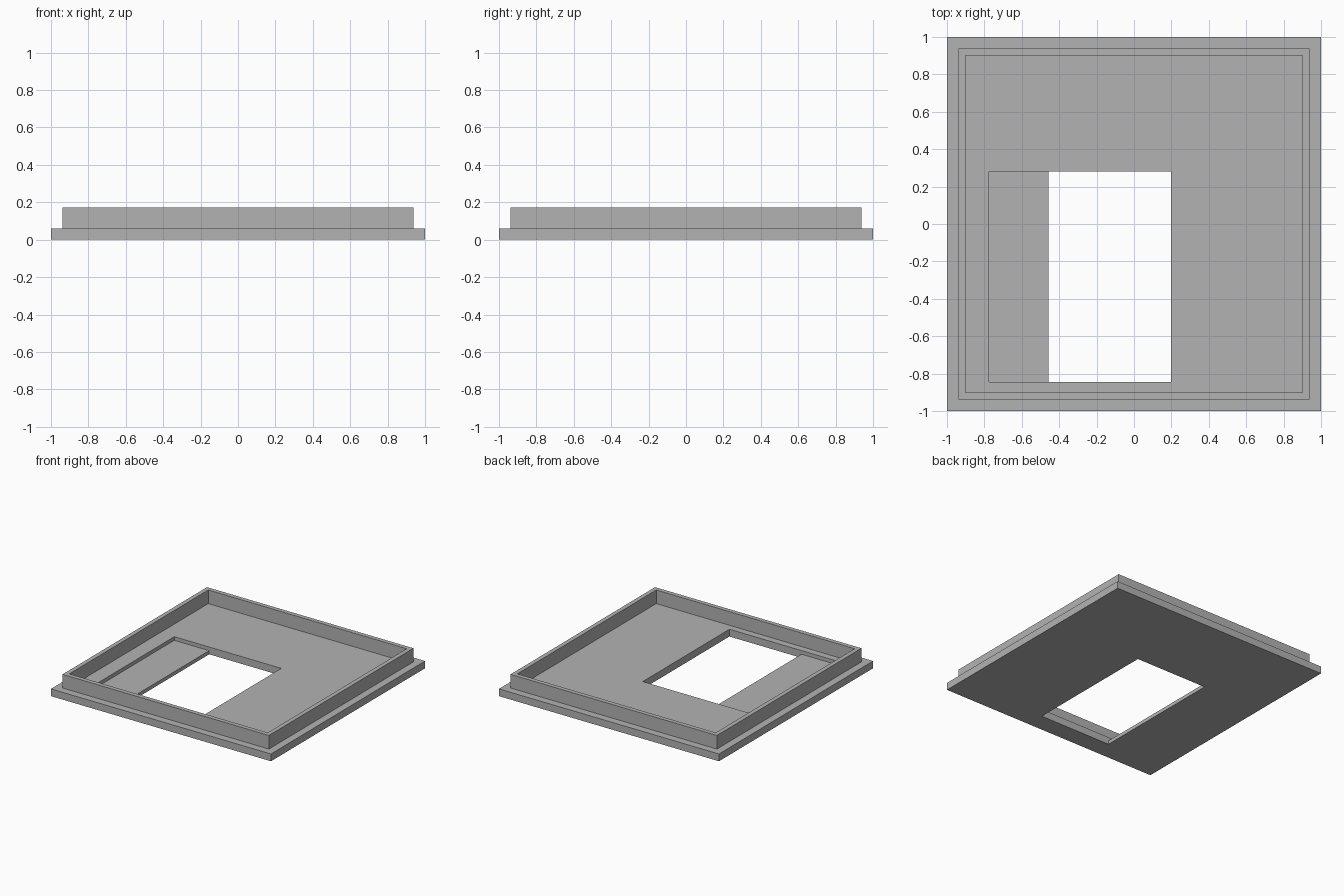
import bpy
import bmesh

default = bpy.data.objects.get("Cube")
if default:
    bpy.data.objects.remove(default, do_unlink=True)

grey = bpy.data.materials.new("plain grey")
grey.use_nodes = True
colour = (0.45, 0.45, 0.45, 1)
grey.diffuse_color = colour
grey.node_tree.nodes["Principled BSDF"].inputs["Base Color"].default_value = colour


def make_object(name, bm):
    bmesh.ops.recalc_face_normals(bm, faces=bm.faces)
    mesh = bpy.data.meshes.new(name)
    bm.to_mesh(mesh)
    bm.free()
    mesh.materials.append(grey)
    obj = bpy.data.objects.new(name, mesh)
    bpy.context.collection.objects.link(obj)
    return obj


def loft_squares(name, profile):
    """Join square rings, given as (half width, height), and cap both ends."""
    bm = bmesh.new()
    rings = [[bm.verts.new((sx * r, sy * r, z))
              for sx, sy in ((-1, -1), (1, -1), (1, 1), (-1, 1))]
             for r, z in profile]
    for a, b in zip(rings, rings[1:]):
        for i in range(4):
            j = (i + 1) % 4
            bm.faces.new((a[i], a[j], b[j], b[i]))
    bm.faces.new(rings[0])
    bm.faces.new(rings[-1])
    return make_object(name, bm)


def cut_box(target, name, low, high):
    """Subtract a box between two corners, then remove the cutter."""
    bm = bmesh.new()
    bmesh.ops.create_cube(bm, size=1)
    for v in bm.verts:
        v.co = [(lo + hi) / 2 + c * (hi - lo) for lo, hi, c in zip(low, high, v.co)]
    cutter = make_object(name, bm)
    cutter.hide_render = True
    mod = target.modifiers.new(name, "BOOLEAN")
    mod.operation = "DIFFERENCE"
    mod.solver = "EXACT"
    mod.object = cutter
    bpy.context.view_layer.objects.active = target
    bpy.ops.object.modifier_apply(modifier=mod.name)
    bpy.data.objects.remove(cutter, do_unlink=True)


# Square plate with a raised rim set in from its edge
plate_top, rim_top = 0.06, 0.172
rim_outer, rim_inner = 0.938, 0.902
lid = loft_squares("rimmed_plate", [
    (1, 0), (1, plate_top), (rim_outer, plate_top),
    (rim_outer, rim_top), (rim_inner, rim_top), (rim_inner, plate_top)])

# Shallow recess, and the opening that runs through beside its ledge
front, back, right_side = -0.845, 0.28, 0.197
cut_box(lid, "recess_cutter", (-0.775, front, 0.03), (right_side, back, 0.1))
cut_box(lid, "opening_cutter", (-0.458, front, -0.1), (right_side, back, 0.1))
